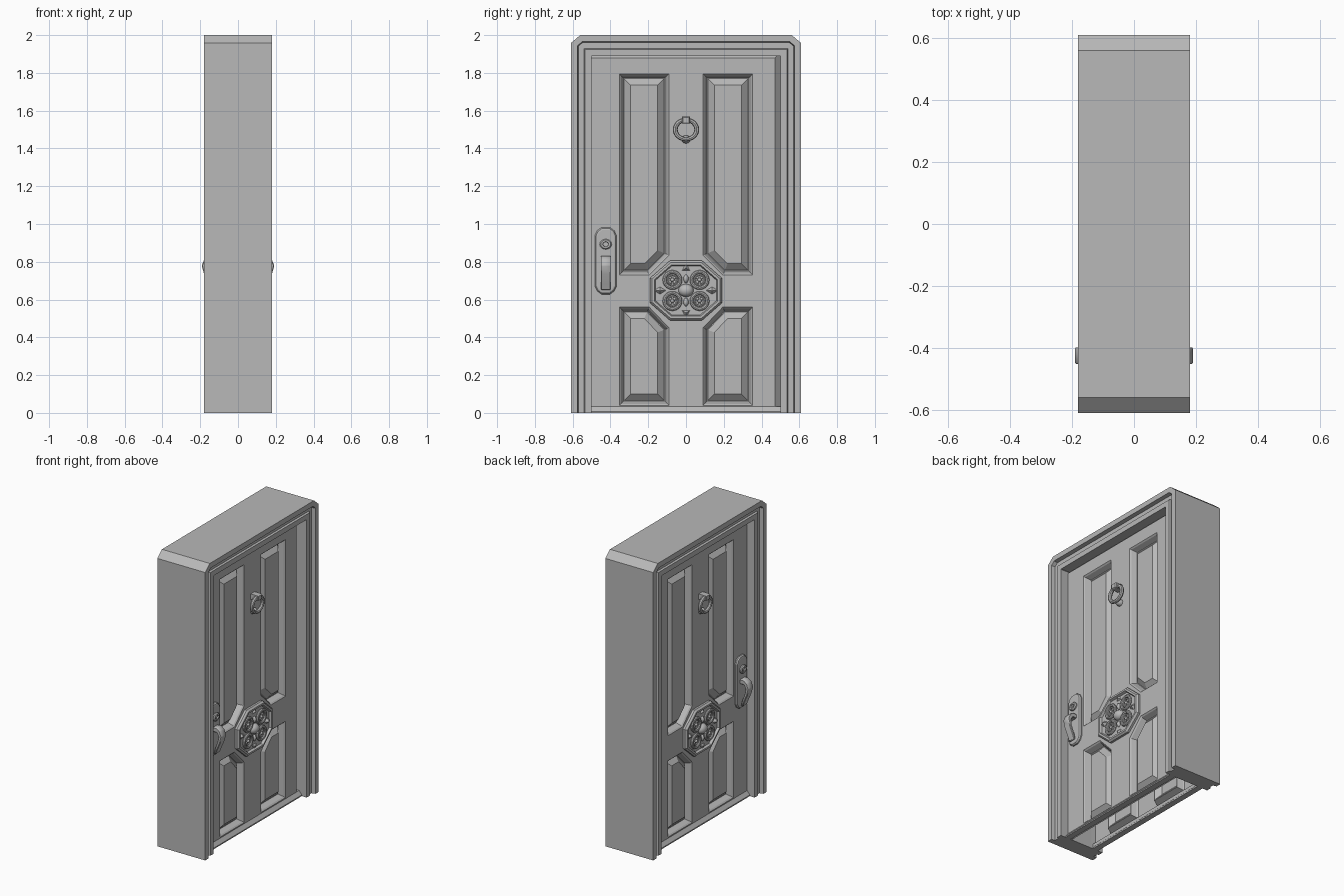
import bpy, bmesh
from math import sin, cos, pi, radians

cube = bpy.data.objects.get("Cube")
if cube:
    bpy.data.objects.remove(cube)

grey = bpy.data.materials.new("plain_grey")
grey.use_nodes = True
COLOUR = (0.48, 0.48, 0.48, 1)
grey.diffuse_color = COLOUR
grey.node_tree.nodes["Principled BSDF"].inputs["Base Color"].default_value = COLOUR

DOOR = 0.11      # distance of the leaf surface from the middle plane
MID = 0.648      # height of the rosette centre


def finish(name, bm, mirror=True, smooth=False, sheet=False, bevel=0):
    """Turn a bmesh into an object, mirrored to the other face of the door."""
    bmesh.ops.recalc_face_normals(bm, faces=bm.faces)
    if sheet and sum(f.normal.x * f.calc_area() for f in bm.faces) < 0:
        bmesh.ops.reverse_faces(bm, faces=bm.faces)
    mesh = bpy.data.meshes.new(name)
    bm.to_mesh(mesh)
    bm.free()
    mesh.materials.append(grey)
    ob = bpy.data.objects.new(name, mesh)
    bpy.context.collection.objects.link(ob)
    if bevel:
        mod = ob.modifiers.new("soft_edges", "BEVEL")
        mod.width = bevel
    if mirror:
        mod = ob.modifiers.new("both_faces", "MIRROR")
        mod.use_mirror_merge = False
    if smooth:
        bpy.ops.object.select_all(action="DESELECT")
        ob.select_set(True)
        bpy.context.view_layer.objects.active = ob
        bpy.ops.object.shade_smooth_by_angle(angle=radians(40))
    return ob


def skin(bm, rings, closed=True, caps=(False, False), wrap=False):
    """Join rings of points with quads."""
    vs = [[bm.verts.new(p) for p in ring] for ring in rings]
    n = len(vs[0])
    pairs = list(zip(vs, vs[1:])) + ([(vs[-1], vs[0])] if wrap else [])
    for a, b in pairs:
        for i in range(n if closed else n - 1):
            j = (i + 1) % n
            bm.faces.new((a[i], a[j], b[j], b[i]))
    for want, ring in zip(caps, (vs[0], vs[-1])):
        if want:
            bm.faces.new(ring)
    return vs


def lathe(bm, profile, y, z, sy=1, sz=1, n=20, wrap=False, turn=0):
    """Revolve (radius, x) points about an x-directed axis through (y, z)."""
    rings = [[(x, y + r * sy * cos(2 * pi * i / n + turn),
               z + r * sz * sin(2 * pi * i / n + turn)) for i in range(n)]
             for r, x in profile]
    skin(bm, rings, caps=(not wrap, not wrap), wrap=wrap)


def tube_ring(bm, radius, tube, x, y, z, sy=1, sz=1, n=24):
    prof = [(radius + tube * cos(pi * k / 4), x + tube * sin(pi * k / 4)) for k in range(8)]
    lathe(bm, prof, y, z, sy, sz, n, wrap=True)


def dome(bm, radius, height, x, y, z, sy=1, sz=1, n=16):
    prof = [(radius * cos(a), x + height * sin(a)) for a in (0, 0.35, 0.7, 1.05, 1.4)]
    lathe(bm, prof, y, z, sy, sz, n)


def inset(points, d):
    """Offset a convex counter-clockwise (y, z) outline inwards."""
    out = []
    n = len(points)
    for i in range(n):
        (ay, az), (by, bz), (cy, cz) = points[i - 1], points[i], points[(i + 1) % n]
        l1 = ((by - ay) ** 2 + (bz - az) ** 2) ** 0.5
        l2 = ((cy - by) ** 2 + (cz - bz) ** 2) ** 0.5
        n1 = (-(bz - az) / l1, (by - ay) / l1)
        n2 = (-(cz - bz) / l2, (cy - by) / l2)
        k = d / (1 + n1[0] * n2[0] + n1[1] * n2[1])
        out.append((by + k * (n1[0] + n2[0]), bz + k * (n1[1] + n2[1])))
    return out


def at(x, points):
    return [(x, y, z) for y, z in points]


# Frame: stepped section swept up, over the chamfered head and down
def arch(d, x):
    w, h, c = 0.61 - d, 2 - d, max(0.05 - d * 0.7, 0.002)
    half = [(w, 0), (w, h - c * 0.85), (w - c, h)]
    return at(x, half + [(-y, z) for y, z in reversed(half)])


section = [(0, 0.18), (0.035, 0.18), (0.04, 0.155), (0.07, 0.155), (0.075, 0.167), (0.11, 0.167)]
bm = bmesh.new()
rings = [arch(d, x) for d, x in section] + [arch(d, -x) for d, x in reversed(section)]
vs = skin(bm, rings, closed=False, wrap=True)
for end in (0, -1):
    bm.faces.new([ring[end] for ring in vs])
finish("door_frame", bm, mirror=False)

# Door leaf: hollow sheet with four raised panels set in recesses
top_panel = [(0.09, 0.835), (0.195, 0.73), (0.353, 0.73), (0.353, 1.795), (0.09, 1.795)]
low_panel = [(0.09, 0.04), (0.353, 0.04), (0.353, 0.56), (0.195, 0.56), (0.09, 0.45)]
bm = bmesh.new()
edges = []


def outline(vs):
    edges.extend(bm.edges.get((vs[i - 1], vs[i])) for i in range(len(vs)))


for panel in (top_panel, low_panel):
    for pts in (panel, [(-y, z) for y, z in reversed(panel)]):
        steps = [(0, DOOR), (0.008, DOOR - 0.008), (0.022, DOOR - 0.042),
                 (0.026, DOOR - 0.042), (0.06, DOOR - 0.012)]
        vs = skin(bm, [at(x, inset(pts, d)) for d, x in steps], caps=(False, True))
        outline(vs[0])
face = [(-0.499, 0.03), (0.47, 0.03), (0.47, 1.88), (-0.499, 1.88)]
edge = [(-0.5, 0), (0.5, 0), (0.5, 1.91), (-0.5, 1.91)]
outline(skin(bm, [at(DOOR, face), at(DOOR - 0.03, edge)])[0])
bmesh.ops.triangle_fill(bm, edges=edges, use_beauty=True, normal=(1, 0, 0))
finish("door_leaf", bm, sheet=True)

# Sloping sill strip along the foot of the leaf
bm = bmesh.new()
foot = [(DOOR - 0.02, 0), (DOOR + 0.02, 0), (DOOR + 0.02, 0.008), (DOOR, 0.033), (DOOR - 0.02, 0.033)]
skin(bm, [[(x, y, z) for x, z in foot] for y in (-0.5, 0.5)], caps=(True, True))
finish("sill_strip", bm)

# Octagonal rosette plate
half = [(0.19, -0.066), (0.19, 0.066), (0.085, 0.158), (-0.085, 0.158)]
octagon = [(y, MID + z) for y, z in half] + [(-y, MID - z) for y, z in half]
bm = bmesh.new()
steps = [(0, DOOR - 0.01), (0, DOOR + 0.014), (0.01, DOOR + 0.026),
         (0.022, DOOR + 0.026), (0.028, DOOR + 0.01)]
skin(bm, [at(x, inset(octagon, d)) for d, x in steps], caps=(True, True))
finish("rosette_plate", bm)

# Rosette carving: four scrolled rings, petals, tips and a centre boss
BASE = DOOR + 0.01
bm = bmesh.new()
for sy in (-1, 1):
    for sz in (-1, 1):
        y, z = sy * 0.072, MID + sz * 0.056
        tube_ring(bm, 0.042, 0.010, BASE + 0.006, y, z)
        tube_ring(bm, 0.026, 0.005, BASE + 0.004, y, z, n=16)
        dome(bm, 0.011, 0.016, BASE, y, z, n=10)
        for k in range(4):
            a = k * pi / 2 + pi / 4
            dome(bm, 0.009, 0.010, BASE, y + 0.017 * cos(a), z + 0.017 * sin(a), n=8)
    # side, top and bottom leaf tips
    lathe(bm, [(0.032, BASE), (0.004, BASE + 0.018)], sy * 0.138, MID, sz=0.6, n=4)
    lathe(bm, [(0.024, BASE), (0.004, BASE + 0.014)], 0, MID + sy * 0.118, n=3, turn=sy * pi / 2)
    dome(bm, 0.022, 0.016, BASE, 0, MID + sy * 0.062, sy=0.6)
finish("rosette_carving", bm, smooth=True)
bm = bmesh.new()
dome(bm, 0.04, 0.032, BASE, 0, MID, sz=0.85, n=24)
finish("rosette_boss", bm, smooth=True)

# Knocker: bracket, hanging ring and striker
bm = bmesh.new()
tube_ring(bm, 0.057, 0.013, DOOR + 0.035, 0, 1.50, sz=0.9)
finish("knocker_ring", bm, smooth=True)
bm = bmesh.new()
lathe(bm, [(0.03, DOOR - 0.01), (0.03, DOOR + 0.05), (0.024, DOOR + 0.056)],
      0, 1.55, sy=1, sz=0.85, n=4, turn=pi / 4)
finish("knocker_bracket", bm)
bm = bmesh.new()
dome(bm, 0.024, 0.034, DOOR, 0, 1.448, sz=0.9)
finish("knocker_striker", bm, smooth=True)

# Lock plate with eight-sided bevelled outline
HY = -0.425
half = [(0.057, -0.135), (0.057, 0.135), (0.045, 0.16), (0.022, 0.177), (-0.022, 0.177), (-0.045, 0.16)]
plate = [(HY + y, 0.805 + z) for y, z in half] + [(HY - y, 0.805 - z) for y, z in half]
bm = bmesh.new()
steps = [(0, DOOR - 0.01), (0, DOOR + 0.008), (0.006, DOOR + 0.016), (0.014, DOOR + 0.018)]
skin(bm, [at(x, inset(plate, d)) for d, x in steps], caps=(True, True))
finish("lock_plate", bm)

# Keyhole collar with a slot
bm = bmesh.new()
lathe(bm, [(0.032, DOOR + 0.01), (0.032, DOOR + 0.026), (0.026, DOOR + 0.032),
           (0.016, DOOR + 0.032), (0.014, DOOR + 0.022)], HY, 0.893, sz=0.85)
lathe(bm, [(0.008, DOOR + 0.02), (0.008, DOOR + 0.028)], HY, 0.898, n=10)
lathe(bm, [(0.009, DOOR + 0.02), (0.009, DOOR + 0.028)], HY, 0.885, sy=0.5, n=4)
finish("keyhole_collar", bm, smooth=True)

# Curved grip that springs from the plate and sweeps downwards
grip = [(0.12, 0.83), (0.155, 0.832), (0.178, 0.815), (0.192, 0.78), (0.180, 0.735),
        (0.156, 0.68), (0.145, 0.65), (0.132, 0.652), (0.142, 0.69), (0.160, 0.74),
        (0.168, 0.775), (0.155, 0.80), (0.12, 0.80)]
bm = bmesh.new()
skin(bm, [[(x, HY + y, z) for x, z in grip] for y in (-0.026, 0.026)], caps=(True, True))
finish("handle_grip", bm, smooth=True, bevel=0.004)
